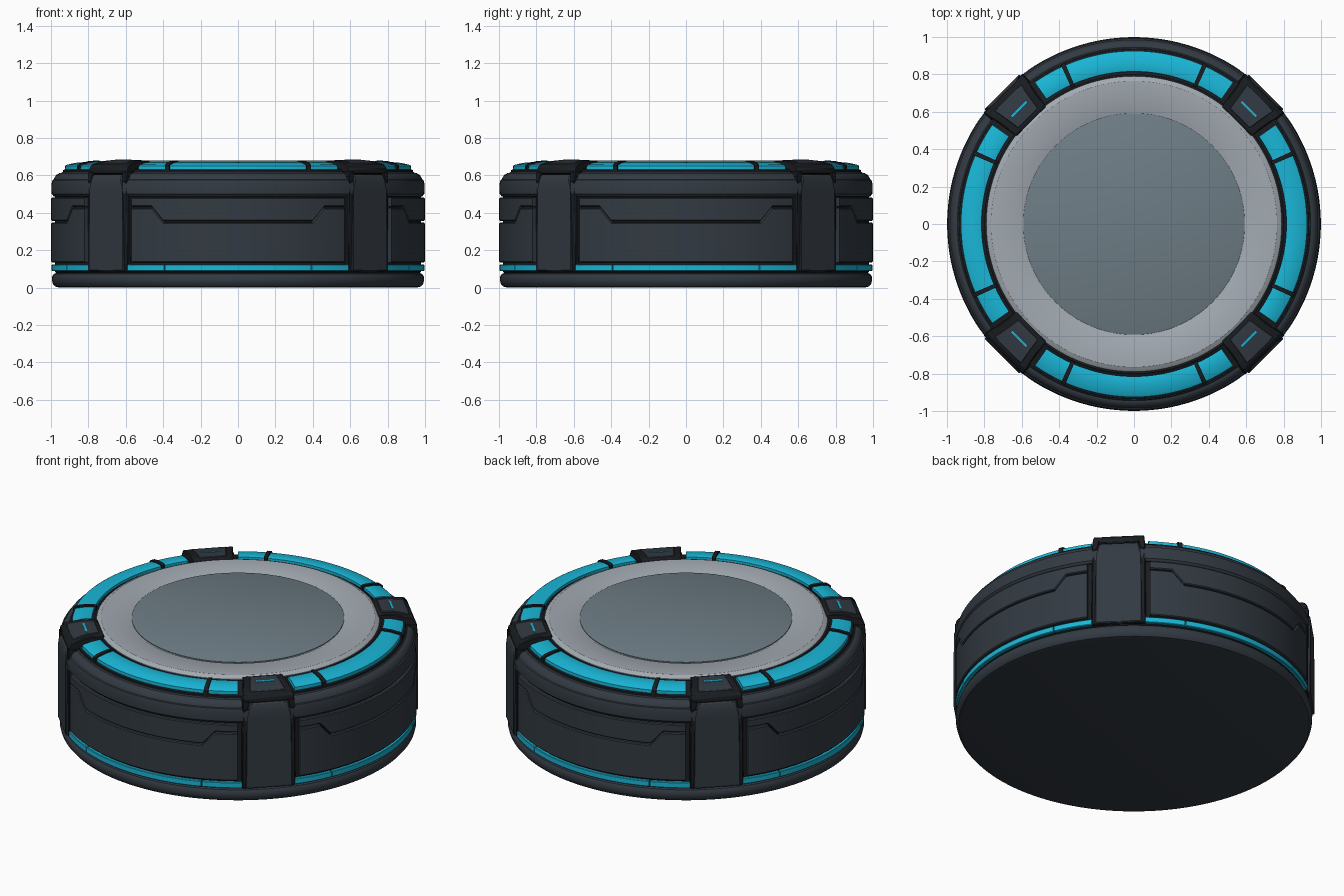
import bpy, bmesh
from math import radians, sin, cos, pi
from mathutils import Matrix, Vector

if "Cube" in bpy.data.objects:
    bpy.data.objects.remove(bpy.data.objects["Cube"])


def mat(name, c):
    m = bpy.data.materials.new(name)
    m.diffuse_color = (*c, 1)
    m.use_nodes = True
    m.node_tree.nodes["Principled BSDF"].inputs["Base Color"].default_value = m.diffuse_color
    return m


DARK = mat("dark_shell", (0.032, 0.042, 0.054))
BLACK = mat("black_trim", (0.010, 0.012, 0.015))
CYAN = mat("cyan_light", (0.010, 0.47, 0.68))
SILVER = mat("silver", (0.36, 0.40, 0.44))
LENS = mat("lens", (0.155, 0.205, 0.235))


def finish(name, bm, material, angle=32):
    bmesh.ops.recalc_face_normals(bm, faces=bm.faces)
    me = bpy.data.meshes.new(name)
    bm.to_mesh(me)
    bm.free()
    me.materials.append(material)
    me.shade_smooth()
    me.set_sharp_from_angle(angle=radians(angle))
    ob = bpy.data.objects.new(name, me)
    bpy.context.collection.objects.link(ob)
    return ob


def lathe(name, profile, material, n=128):
    """Revolve (r, z) points; the ends are capped when r is above 0."""
    bm = bmesh.new()
    rings = [[bm.verts.new((r * cos(2 * pi * i / n), r * sin(2 * pi * i / n), z))
              for i in range(n)] for r, z in profile]
    for a, b in zip(rings, rings[1:]):
        for i in range(n):
            j = (i + 1) % n
            bm.faces.new((a[i], a[j], b[j], b[i]))
    bm.faces.new(rings[0])
    bm.faces.new(rings[-1])
    return finish(name, bm, material)


def arc(name, centre, stops, section, material, step=2.0):
    """Sweep a closed (r, z) section around z through the angle stops (degrees)."""
    angles = [stops[0]]
    for a, b in zip(stops, stops[1:]):
        k = max(1, round((b - a) / step))
        angles += [a + (b - a) * (i + 1) / k for i in range(k)]
    bm = bmesh.new()
    rings = []
    for a in angles:
        t = radians(centre + a)
        rings.append([bm.verts.new((r * cos(t), r * sin(t), z)) for r, z in section(a)])
    for p, q in zip(rings, rings[1:]):
        for i in range(len(p)):
            j = (i + 1) % len(p)
            bm.faces.new((p[i], p[j], q[j], q[i]))
    bm.faces.new(rings[0])
    bm.faces.new(rings[-1])
    return finish(name, bm, material)


def prism(name, angle, outline, material, bevel=0.005):
    """Block from (r, z, half width) outline, offset sideways by an optional 4th value."""
    bm = bmesh.new()
    sides = [[bm.verts.new((p[0], s * p[2] + (p[3] if len(p) > 3 else 0), p[1]))
              for p in outline] for s in (-1, 1)]
    n = len(outline)
    bm.faces.new(sides[0])
    bm.faces.new(sides[1])
    for i in range(n):
        j = (i + 1) % n
        bm.faces.new((sides[0][i], sides[0][j], sides[1][j], sides[1][i]))
    bm.transform(Matrix.Rotation(radians(angle), 4, 'Z'))
    ob = finish(name, bm, material)
    if bevel:
        b = ob.modifiers.new("bevel", 'BEVEL')
        b.width = bevel
        b.segments = 1
    return ob


# Round core parts
lathe("base", [(0.955, 0), (0.978, 0.006), (0.99, 0.02), (0.995, 0.04), (0.993, 0.06),
               (0.985, 0.073), (0.965, 0.08)], DARK)
lathe("core", [(0.965, 0.07), (0.978, 0.085), (0.978, 0.50), (0.95, 0.52)], BLACK)
lathe("upper_rim", [(0.96, 0.485), (0.985, 0.488), (0.996, 0.50), (0.998, 0.55), (0.992, 0.575),
                    (0.985, 0.578), (0.982, 0.586), (0.972, 0.602), (0.955, 0.612),
                    (0.945, 0.612), (0.94, 0.618), (0.90, 0.622)], DARK)
lathe("top_bed", [(0.938, 0.60), (0.936, 0.628), (0.925, 0.632), (0.81, 0.652), (0.80, 0.66),
                  (0.78, 0.66)], BLACK)
lathe("silver_ring", [(0.79, 0.64), (0.79, 0.664), (0.784, 0.670), (0.772, 0.673), (0.765, 0.678),
                      (0.61, 0.678), (0.598, 0.672)], SILVER)
lathe("centre_lens", [(0.592, 0.66), (0.592, 0.676), (0.585, 0.679)], LENS)


# Step line dividing upper and lower side panels
def split(a):
    a = abs(a)
    if a <= 23.6:
        return 0.352
    return 0.352 + 0.078 * min(1, (a - 23.6) / 4)


def plate(lo, hi, r0=0.97, r1=0.999, b=0.005):
    return [(r0, lo), (r1 - b, lo), (r1, lo + b), (r1, hi - b), (r1 - b, hi), (r0, hi)]


RING = [(0.815, 0.645), (0.815, 0.668), (0.822, 0.671), (0.87, 0.667), (0.915, 0.657),
        (0.925, 0.651), (0.926, 0.625)]
RIB = [(0.805, 0.645), (0.805, 0.675), (0.82, 0.680), (0.87, 0.676), (0.922, 0.664),
       (0.937, 0.652), (0.937, 0.615)]
STOPS = [-34.8, -27.6, -23.6, 23.6, 27.6, 34.8]

for k in range(4):
    c = -90 + 90 * k
    # Side panels and the lit strips above and below them
    arc(f"lower_panel_{k}", c, STOPS, lambda a: plate(0.135, split(a) - 0.004), DARK)
    arc(f"upper_panel_{k}", c, STOPS, lambda a: plate(split(a) + 0.004, 0.482), DARK)
    for i, (a, b) in enumerate([(-36.3, -23.4), (-23, 23), (23.4, 36.3)]):
        arc(f"base_light_{k}_{i}", c, [a, b], lambda t: plate(0.088, 0.123, r1=0.996, b=0.003), CYAN)
    for i, (a, b) in enumerate([(-35, -24.7), (-23.2, 23.2), (24.7, 35)]):
        arc(f"top_light_{k}_{i}", c, [a, b], lambda t: RING, CYAN)
    for i, a in enumerate((-23.95, 23.95)):
        arc(f"top_rib_{k}_{i}", c, [a - 0.75, a + 0.75], lambda t: RIB, BLACK)

    # Corner clamp: backing, pillar, cap with two hanging tabs, and a light slit
    d = c + 45
    prism(f"pillar_back_{k}", d, [(0.93, 0.085, 0.152), (0.987, 0.085, 0.152),
                                  (0.987, 0.60, 0.148), (0.93, 0.60, 0.148)], BLACK)
    prism(f"pillar_{k}", d, [(0.95, 0.088, 0.132), (0.999, 0.088, 0.132), (0.999, 0.52, 0.13),
                             (0.998, 0.575, 0.115), (0.985, 0.605, 0.11), (0.95, 0.605, 0.11)], DARK)
    prism(f"clamp_cap_{k}", d, [(0.775, 0.63, 0.112), (0.775, 0.672, 0.112), (0.785, 0.68, 0.112),
                                (0.87, 0.68, 0.124), (0.965, 0.660, 0.142), (0.985, 0.635, 0.145),
                                (0.985, 0.608, 0.145), (0.93, 0.60, 0.138)], BLACK)
    prism(f"clamp_face_{k}", d, [(0.80, 0.66, 0.075), (0.80, 0.683, 0.075), (0.87, 0.683, 0.085),
                                 (0.955, 0.666, 0.10), (0.955, 0.64, 0.10)], DARK, 0.003)
    for i, s in enumerate((-1, 1)):
        prism(f"clamp_tab_{k}_{i}", d, [(0.93, 0.565, 0.013, s * 0.135), (0.99, 0.565, 0.013, s * 0.135),
                                        (0.99, 0.62, 0.018, s * 0.128), (0.93, 0.62, 0.018, s * 0.128)],
              BLACK, 0.003)
    prism(f"clamp_light_{k}", d, [(0.862, 0.67, 0.055), (0.862, 0.686, 0.055),
                                  (0.874, 0.685, 0.055), (0.874, 0.67, 0.055)], CYAN, 0)
